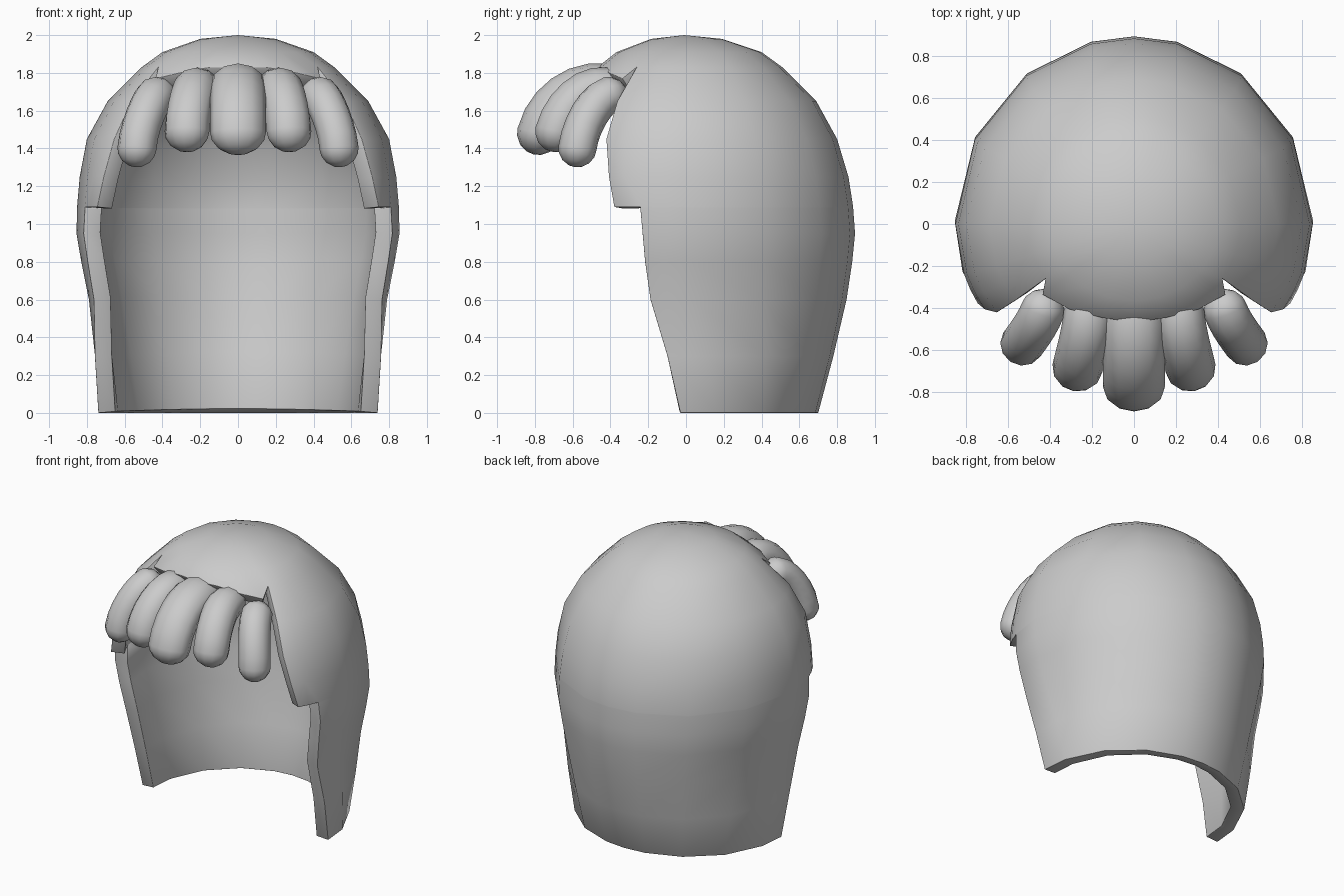
import bpy, bmesh, math
from mathutils import Vector

if "Cube" in bpy.data.objects:
    bpy.data.objects.remove(bpy.data.objects["Cube"])


def make_object(name, bm, angle):
    mesh = bpy.data.meshes.new(name)
    bm.to_mesh(mesh)
    bm.free()
    obj = bpy.data.objects.new(name, mesh)
    bpy.context.collection.objects.link(obj)
    bpy.ops.object.select_all(action='DESELECT')
    obj.select_set(True)
    bpy.context.view_layer.objects.active = obj
    bpy.ops.object.shade_smooth_by_angle(angle=math.radians(angle))
    return obj


# Hair shell rows: height, half width, back depth, angle of the front edge
ROWS = [
    (1.98, .20, .19, 56), (1.91, .40, .40, 56), (1.83, .51, .51, 56),
    (1.65, .69, .69, 55), (1.45, .80, .80, 55), (1.25, .838, .86, 58),
    (1.09, .852, .885, 61), (1.085, .852, .885, 72), (.95, .855, .895, 73),
    (.80, .83, .88, 73.5), (.60, .79, .85, 75), (.30, .765, .78, 82),
    (0, .74, .70, 87.5),
]
# Columns run from the front centre (0) to the back centre (180)
COLS = [0, 17, 35, 50, 56, 64, 72, 90, 117, 143, 166, 180]
DROP = {35: .03, 50: .06}


def last_row(col):
    return 2 if col <= 50 else 6 if col < 72 else len(ROWS) - 1


def shell_point(i, col):
    z, w, back, edge = ROWS[i]
    if i == 2:
        d = DROP.get(col, 0)
        z, w = z - d, w + d
    a = col
    if i > 6:
        a = 180 - (180 - col) * (180 - edge) / 108
    elif col == 56:
        a = edge
    elif col == 64:
        a = (edge + 72) / 2
    a = math.radians(a)
    depth = w * .92 if math.cos(a) > 0 else back
    return (w * math.sin(a), -depth * math.cos(a), z)


# Open-faced hair shell: half is built, then mirrored and thickened
bm = bmesh.new()
apex = bm.verts.new((0, -.01, 2))
grid = {}
for c in COLS:
    for i in range(last_row(c) + 1):
        grid[i, c] = bm.verts.new(shell_point(i, c))
for c, d in zip(COLS, COLS[1:]):
    bm.faces.new((apex, grid[0, c], grid[0, d]))
    for i in range(min(last_row(c), last_row(d))):
        bm.faces.new((grid[i, c], grid[i + 1, c], grid[i + 1, d], grid[i, d]))
shell = make_object("hair_shell", bm, 50)
mirror = shell.modifiers.new("mirror", 'MIRROR')
mirror.merge_threshold = .002
solid = shell.modifiers.new("thickness", 'SOLIDIFY')
solid.thickness = .09
solid.offset = -1
bevel = shell.modifiers.new("soft_rim", 'BEVEL')
bevel.width = .02
bevel.segments = 2
bevel.limit_method = 'ANGLE'
bevel.angle_limit = math.radians(55)


# Rounded lock of hair swept along a four-point bezier
def lock(name, pts, wide, thick, sides=12):
    p = [Vector(q) for q in pts]
    caps = [math.radians(a) for a in (20, 45, 70)]
    rings = [(0, -math.cos(a), math.sin(a)) for a in caps]
    rings += [(k / 6, 0, 1) for k in range(7)]
    rings += [(1, math.cos(a), math.sin(a)) for a in reversed(caps)]

    def curve(t):
        s = 1 - t
        pos = p[0]*s**3 + p[1]*3*s*s*t + p[2]*3*s*t*t + p[3]*t**3
        tan = (p[1]-p[0])*s*s + (p[2]-p[1])*2*s*t + (p[3]-p[2])*t*t
        return pos, tan.normalized()

    bm = bmesh.new()
    loops = []
    for t, ext, scale in rings:
        pos, tan = curve(t)
        side = tan.cross(Vector((0, 0, 1))).normalized()
        up = side.cross(tan)
        pos = pos + tan * ext * thick
        loops.append([bm.verts.new(
            pos + side * math.cos(2*math.pi*k/sides) * wide * scale
            + up * math.sin(2*math.pi*k/sides) * thick * scale)
            for k in range(sides)])
    for a, b in zip(loops, loops[1:]):
        for k in range(sides):
            n = (k + 1) % sides
            bm.faces.new((a[k], a[n], b[n], b[k]))
    for loop, t, sign in ((loops[0], 0, -1), (loops[-1], 1, 1)):
        pos, tan = curve(t)
        tip = bm.verts.new(pos + tan * sign * thick)
        for k in range(sides):
            bm.faces.new((loop[k], loop[(k + 1) % sides], tip))
    bmesh.ops.recalc_face_normals(bm, faces=bm.faces)
    return make_object(name, bm, 60)


# Fringe: a centre lock and two mirrored pairs
lock("fringe_centre", [(0, -.42, 1.735), (0, -.58, 1.76), (0, -.74, 1.64),
                       (0, -.78, 1.48)], .147, .115)
for label, s in (("right", 1), ("left", -1)):
    lock("fringe_inner_" + label,
         [(.215*s, -.42, 1.72), (.225*s, -.53, 1.74), (.265*s, -.66, 1.62),
          (.27*s, -.69, 1.49)], .12, .11)
    lock("fringe_outer_" + label,
         [(.435*s, -.41, 1.68), (.46*s, -.48, 1.66), (.525*s, -.56, 1.52),
          (.535*s, -.575, 1.40)], .105, .10)
